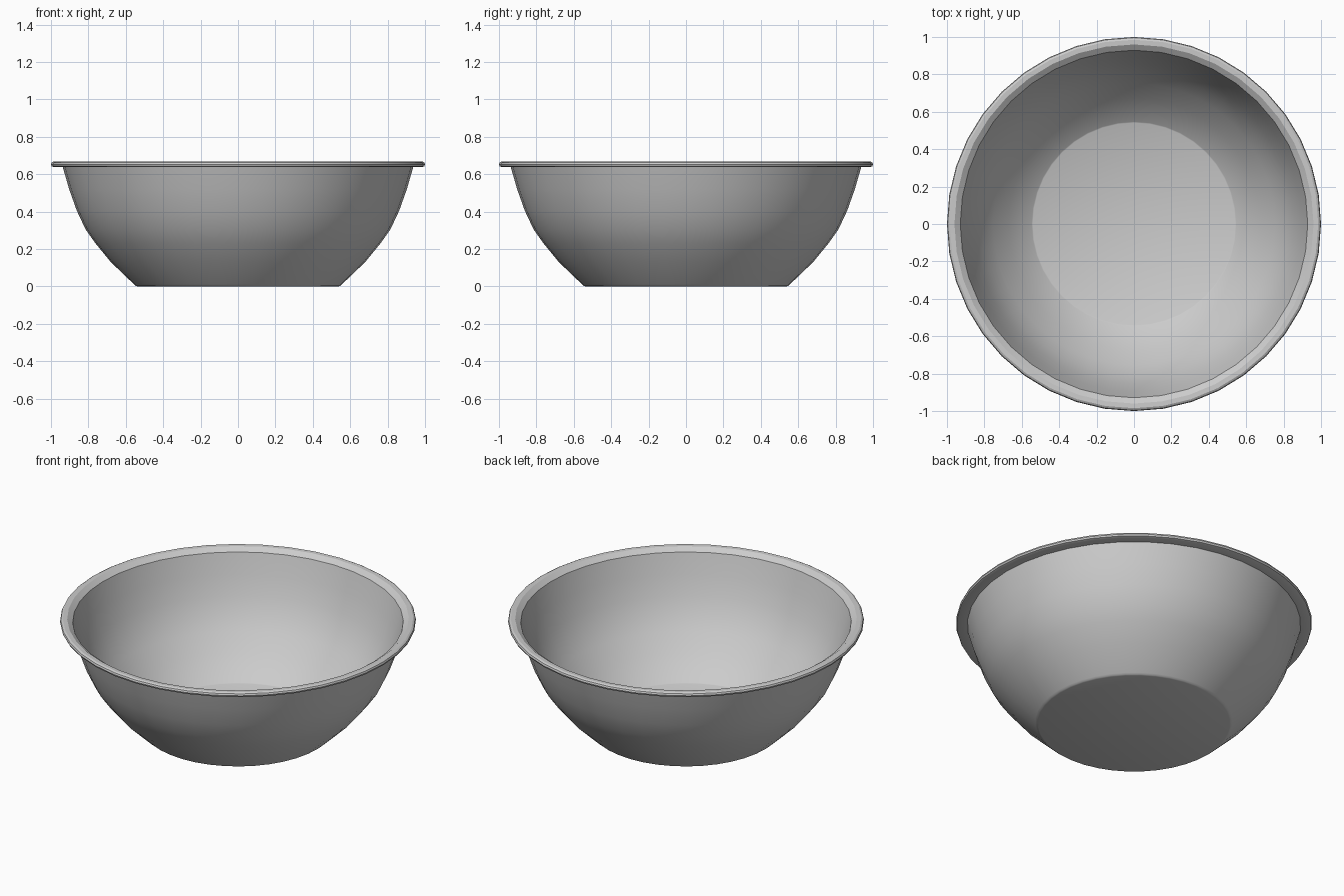
import bpy, bmesh, math

cube = bpy.data.objects.get("Cube")
if cube:
    bpy.data.objects.remove(cube, do_unlink=True)

# Single grey finish
grey = bpy.data.materials.new("light grey")
grey.use_nodes = True
colour = (0.6, 0.6, 0.6, 1.0)
grey.diffuse_color = colour
grey.node_tree.nodes["Principled BSDF"].inputs["Base Color"].default_value = colour

SEGMENTS = 40
WALL = 0.008


def lathe(name, profile):
    """Spin an (r, z) profile around z into a smooth-shaded object."""
    bm = bmesh.new()
    verts = [bm.verts.new((r, 0, z)) for r, z in profile]
    edges = [bm.edges.new(pair) for pair in zip(verts, verts[1:])]
    bmesh.ops.spin(bm, geom=verts + edges, cent=(0, 0, 0), axis=(0, 0, 1),
                   angle=math.tau, steps=SEGMENTS, use_duplicate=False)
    bmesh.ops.remove_doubles(bm, verts=bm.verts, dist=1e-4)
    bmesh.ops.recalc_face_normals(bm, faces=bm.faces)
    mesh = bpy.data.meshes.new(name)
    bm.to_mesh(mesh)
    bm.free()
    mesh.materials.append(grey)
    obj = bpy.data.objects.new(name, mesh)
    bpy.context.collection.objects.link(obj)
    bpy.ops.object.select_all(action='DESELECT')
    obj.select_set(True)
    bpy.context.view_layer.objects.active = obj
    bpy.ops.object.shade_smooth_by_angle(angle=math.radians(30))
    return obj


# Curved wall, from the foot up to the rim
wall = [(0.555, 0.01), (0.68, 0.13), (0.762, 0.23), (0.815, 0.305),
        (0.862, 0.405), (0.903, 0.52)]

# Flat underside with a tiny softened foot
foot = [(0, 0), (0.538, 0), (0.547, 0.003)]

# Flared lip: flat underside, rounded edge, flat top, inner slope
lip = [(0.937, 0.638), (0.985, 0.638), (0.996, 0.642), (1.0, 0.652),
       (0.996, 0.662), (0.985, 0.668), (0.96, 0.667), (0.929, 0.645)]

# Inner wall follows the outer one, down to the flat floor
inside = [(r - WALL, z + 0.003) for r, z in reversed(wall)] + [(0.541, 0.01), (0, 0.01)]

lathe("bowl", foot + wall + lip + inside)
